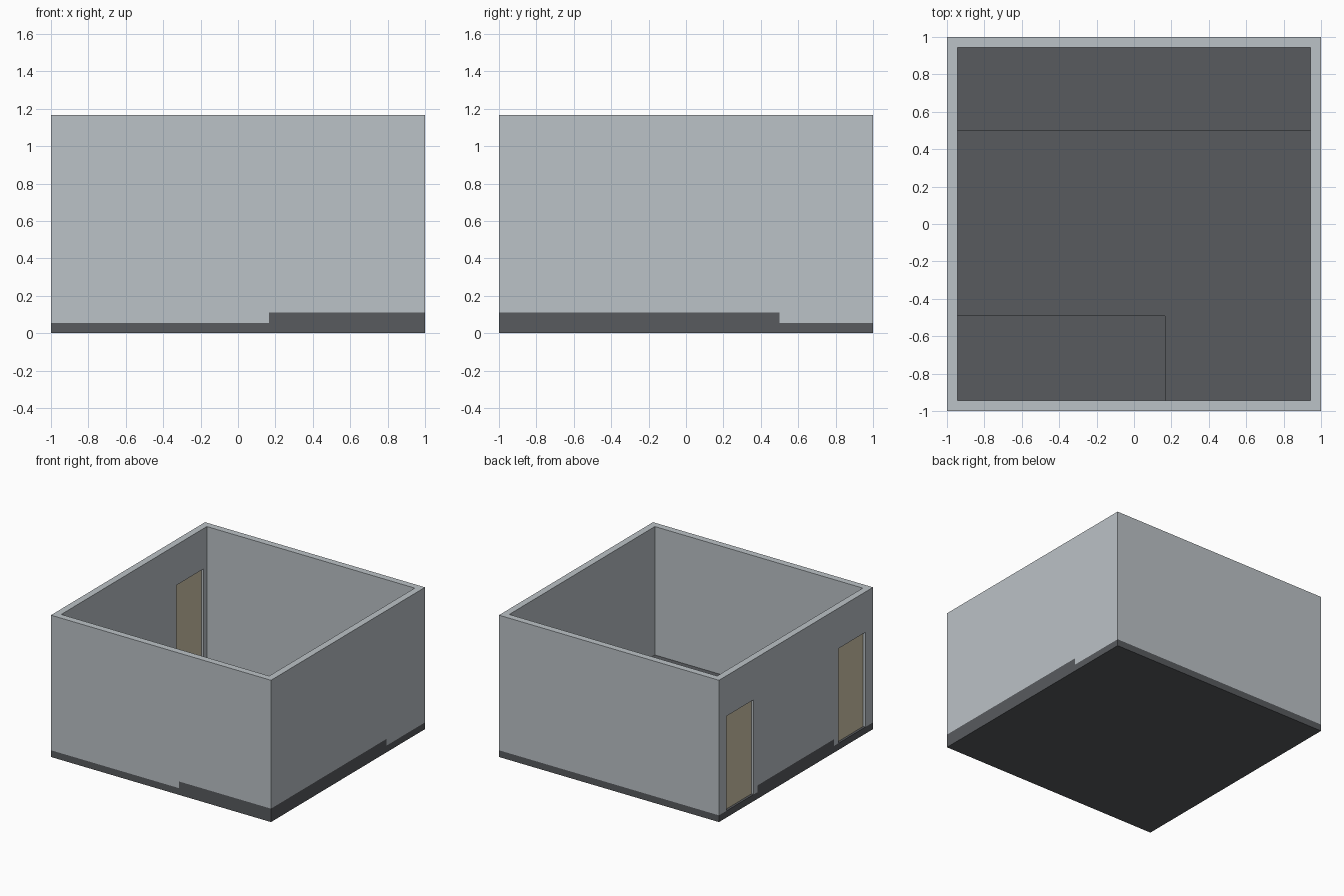
import bpy

if "Cube" in bpy.data.objects:
    bpy.data.objects.remove(bpy.data.objects["Cube"])

# Shared sizes
T = 0.055            # wall thickness and low floor height
STEP = 0.11          # raised floor height
TOP = 1.165          # wall top
DOOR_TOP = 0.833
DOORS = [(-0.9, -0.55), (0.55, 0.9)]   # y ranges of the two doorways


def material(name, rgb):
    m = bpy.data.materials.new(name)
    m.diffuse_color = (*rgb, 1)
    m.use_nodes = True
    m.node_tree.nodes["Principled BSDF"].inputs["Base Color"].default_value = m.diffuse_color
    return m


WALL = material("pale grey wall", (0.50, 0.54, 0.57))
FLOOR = material("dark grey floor", (0.098, 0.104, 0.113))
DOOR = material("beige door", (0.64, 0.57, 0.41))


def box(name, lo, hi, mat=None):
    """Box spanning two opposite corners."""
    bpy.ops.mesh.primitive_cube_add(size=1)
    o = bpy.context.object
    o.name = name
    for v in o.data.vertices:
        v.co = [(a + b) / 2 + c * (b - a) for a, b, c in zip(lo, hi, v.co)]
    if mat:
        o.data.materials.append(mat)
    return o


def cut(target, boxes):
    """Subtract boxes, given as (low corner, high corner), from the target."""
    for lo, hi in boxes:
        cutter = box("cutter", lo, hi)
        cutter.hide_render = True
        mod = target.modifiers.new("cut", 'BOOLEAN')
        mod.operation = 'DIFFERENCE'
        mod.solver = 'EXACT'
        mod.object = cutter
        bpy.context.view_layer.objects.active = target
        bpy.ops.object.modifier_apply(modifier=mod.name)
        bpy.data.objects.remove(cutter)


# Floor slab with a low strip at the back and a low front left corner
floor = box("floor", (-1, -1, 0), (1, 1, STEP), FLOOR)
cut(floor, [((-2, 0.5, T), (2, 2, 1)),
            ((-2, -2, T), (0.165, -0.492, 1))])

# Walls: a hollow ring, stepped underneath to sit on the floor, with doorways
walls = box("walls", (-1, -1, T), (1, 1, TOP), WALL)
cut(walls, [((T - 1, T - 1, -1), (1 - T, 1 - T, 2)),
            ((-2, -0.492, -1), (2, 0.5, STEP)),
            ((0.165, -2, -1), (2, -0.4, STEP))])
cut(walls, [((-1.2, a, -1), (-0.8, b, DOOR_TOP)) for a, b in DOORS])

# Doors, set back in the middle of the wall thickness
for name, (a, b) in zip(("front_door_panel", "back_door_panel"), DOORS):
    box(name, (-0.981, a, T), (-0.964, b, DOOR_TOP), DOOR)
